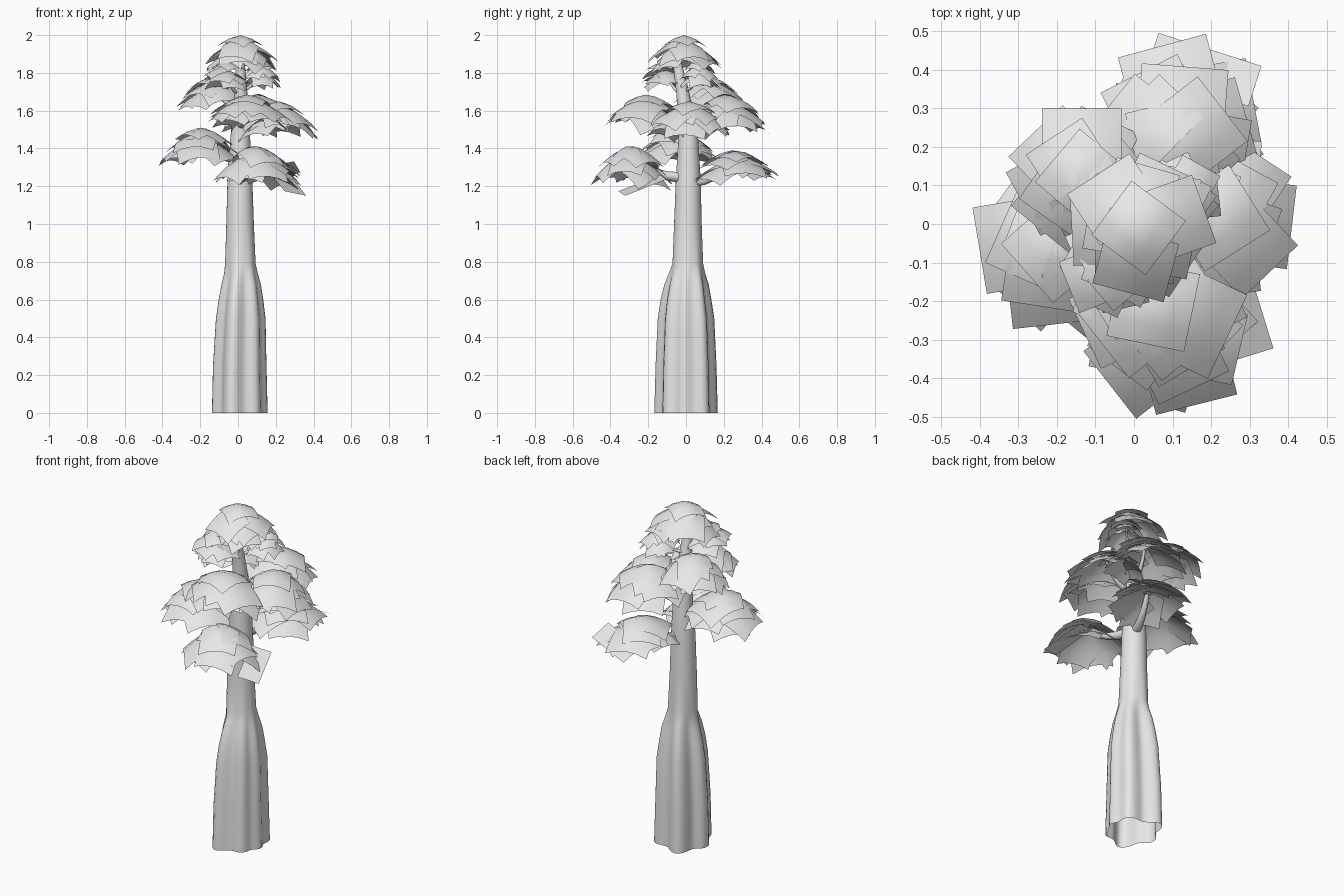
import bpy, bmesh, math, random
from mathutils import Vector

if "Cube" in bpy.data.objects:
    bpy.data.objects.remove(bpy.data.objects["Cube"])

random.seed(5)
grey = bpy.data.materials.new("pale_grey")
grey.diffuse_color = (0.8, 0.8, 0.8, 1)
grey.use_nodes = True
grey.node_tree.nodes["Principled BSDF"].inputs["Base Color"].default_value = grey.diffuse_color


def finish(name, bm):
    """Turn a bmesh into a smooth shaded object."""
    me = bpy.data.meshes.new(name)
    bm.to_mesh(me)
    bm.free()
    me.materials.append(grey)
    for p in me.polygons:
        p.use_smooth = True
    ob = bpy.data.objects.new(name, me)
    bpy.context.collection.objects.link(ob)
    return ob


def skin(bm, rings):
    """Bridge closed rings of points into an open tube."""
    loops = [[bm.verts.new(p) for p in r] for r in rings]
    n = len(loops[0])
    for a, b in zip(loops, loops[1:]):
        for i in range(n):
            j = (i + 1) % n
            bm.faces.new((a[i], a[j], b[j], b[i]))


# Buttress ridges: angle in degrees and reach at the ground
ridges = [(38, .172), (108, .175), (180, .138), (257, .174), (315, .155), (355, .158)]


def buttress(deg):
    """Ground radius of the lobed trunk in a direction."""
    for k, (a, ra) in enumerate(ridges):
        b, rb = ridges[(k + 1) % len(ridges)]
        span = (b - a) % 360
        t = ((deg - a) % 360) / span
        if t < 1:
            groove = min(.28, .27 * (span / 72) ** 1.5)
            return (ra + (rb - ra) * t) * (1 - groove * (1 - math.cos(2 * math.pi * t)) / 2)


# Trunk: z, centre x, centre y, round radius, lobe scale, lobe weight
trunk = [(0, 0, 0, .1, 1, 1), (.25, 0, 0, .1, .96, 1), (.5, .006, 0, .1, .89, 1),
         (.6, .008, 0, .09, .80, 1), (.68, .011, .003, .085, .72, .9),
         (.74, .012, .006, .083, .63, .6), (.79, .012, .01, .080, .6, .1),
         (1.0, .011, .01, .073, 0, 0), (1.23, .01, .012, .066, 0, 0),
         (1.46, .012, .012, .052, 0, 0), (1.58, .015, 0, .042, 0, 0),
         (1.7, .015, -.018, .034, 0, 0), (1.85, .012, -.045, .024, 0, 0),
         (1.95, .01, -.04, .012, 0, 0)]
N = 48
bm = bmesh.new()
rings = []
for z, cx, cy, r, scale, w in trunk:
    ring = []
    for i in range(N):
        a = 2 * math.pi * i / N
        rr = r * (1 - w) + buttress(360 * i / N) * scale * w
        ring.append((cx + rr * math.cos(a), cy + rr * math.sin(a), z))
    rings.append(ring)
skin(bm, rings)
finish("trunk", bm)


def branch(name, pts, r0, r1):
    """Tapered limb along a quadratic arc through start, bend and end."""
    a, b, c = map(Vector, pts)
    rings = []
    for k in range(7):
        t = k / 6
        p = a * (1 - t) ** 2 + b * 2 * t * (1 - t) + c * t * t
        d = ((b - a) * (1 - t) + (c - b) * t).normalized()
        s = d.cross(Vector((0, 0, 1))).normalized()
        u = s.cross(d)
        r = r0 + (r1 - r0) * t
        rings.append([p + (s * math.cos(q) + u * math.sin(q)) * r
                      for q in (2 * math.pi * i / 8 for i in range(8))])
    bm = bmesh.new()
    skin(bm, rings)
    finish(name, bm)


def card(bm, cx, cy, yaw, hx, hy, height):
    """Square foliage sheet, 4 x 4 faces, draped over a height function."""
    g = []
    for j in range(5):
        row = []
        for i in range(5):
            u, v = (i / 2 - 1) * hx, (j / 2 - 1) * hy
            x = cx + u * math.cos(yaw) - v * math.sin(yaw)
            y = cy + u * math.sin(yaw) + v * math.cos(yaw)
            row.append(bm.verts.new((x, y, height(x, y))))
        g.append(row)
    for j in range(4):
        for i in range(4):
            bm.faces.new((g[j][i], g[j][i + 1], g[j + 1][i + 1], g[j + 1][i]))


def cluster(name, x, y, top, rx, ry, drop, count=8):
    """Shallow dome of overlapping sheets: a cap plus stacked lower rings."""
    bm = bmesh.new()
    s = min(rx, ry) * .5

    def dome(lower, tilt=0.0, dx=0.0, dy=0.0):
        def h(px, py):
            e = ((px - x) / rx) ** 2 + ((py - y) / ry) ** 2
            return top - lower - drop * e ** .8 + tilt * ((px - x) * dx + (py - y) * dy)
        return h

    card(bm, x, y, random.uniform(0, 1.5), s, s, dome(0))
    for reach, low, n in ((.34, .014, 4), (.53, .04, count)):
        off = random.random() * 6
        for k in range(n):
            a = off + 2 * math.pi * k / n + random.uniform(-.2, .2)
            c, q = math.cos(a), math.sin(a)
            size = s * random.uniform(.85, 1.08)
            card(bm, x + rx * reach * c, y + ry * reach * q, a + random.uniform(-.25, .25),
                 size * .9, size * 1.1,
                 dome(low + random.uniform(-.024, .032), random.uniform(-.1, .1), c, q))
    finish(name, bm)


# Foliage: name, x, y, top z, half width x, half width y, dome drop
tiers = [("crown", .012, -.01, 2.0, .19, .175, .115),
         ("front_crown_skirt", -.06, -.11, 1.855, .12, .12, .06),
         ("back_crown_skirt", .12, .07, 1.87, .10, .10, .07),
         ("high_left_foliage", -.13, .12, 1.78, .18, .18, .105),
         ("right_foliage", .215, .015, 1.65, .2, .235, .135),
         ("upper_front_foliage", .05, -.21, 1.685, .21, .205, .11),
         ("upper_back_foliage", .10, .21, 1.685, .21, .205, .12),
         ("left_foliage", -.2, -.06, 1.51, .205, .21, .115),
         ("low_front_foliage", .09, -.29, 1.408, .21, .195, .125),
         ("low_back_foliage", .12, .26, 1.385, .2, .21, .10)]
for t in tiers:
    cluster(*t)
    # Limb from the trunk up into the foliage
    name, x, y, top = t[:4]
    if name == "crown":
        continue
    z0 = top - .16
    r = .03 if top < 1.6 else .02 if top < 1.75 else .011
    branch(name.replace("foliage", "branch").replace("skirt", "branch"),
           [(.012, -.01 if top > 1.6 else .01, z0), (x * .6, y * .6, z0 - .01),
            (x * .95, y * .95, top - .05)], r, r * .4)

# Hanging sheets at the edges
bm = bmesh.new()
card(bm, .27, -.23, .3, .06, .115, lambda x, y: 1.205 - .3 * (x - .27) + .3 * (y + .23))
card(bm, .18, .40, -.31, .14, .055, lambda x, y: 1.29 - .55 * (y - .38))
finish("hanging_foliage", bm)
